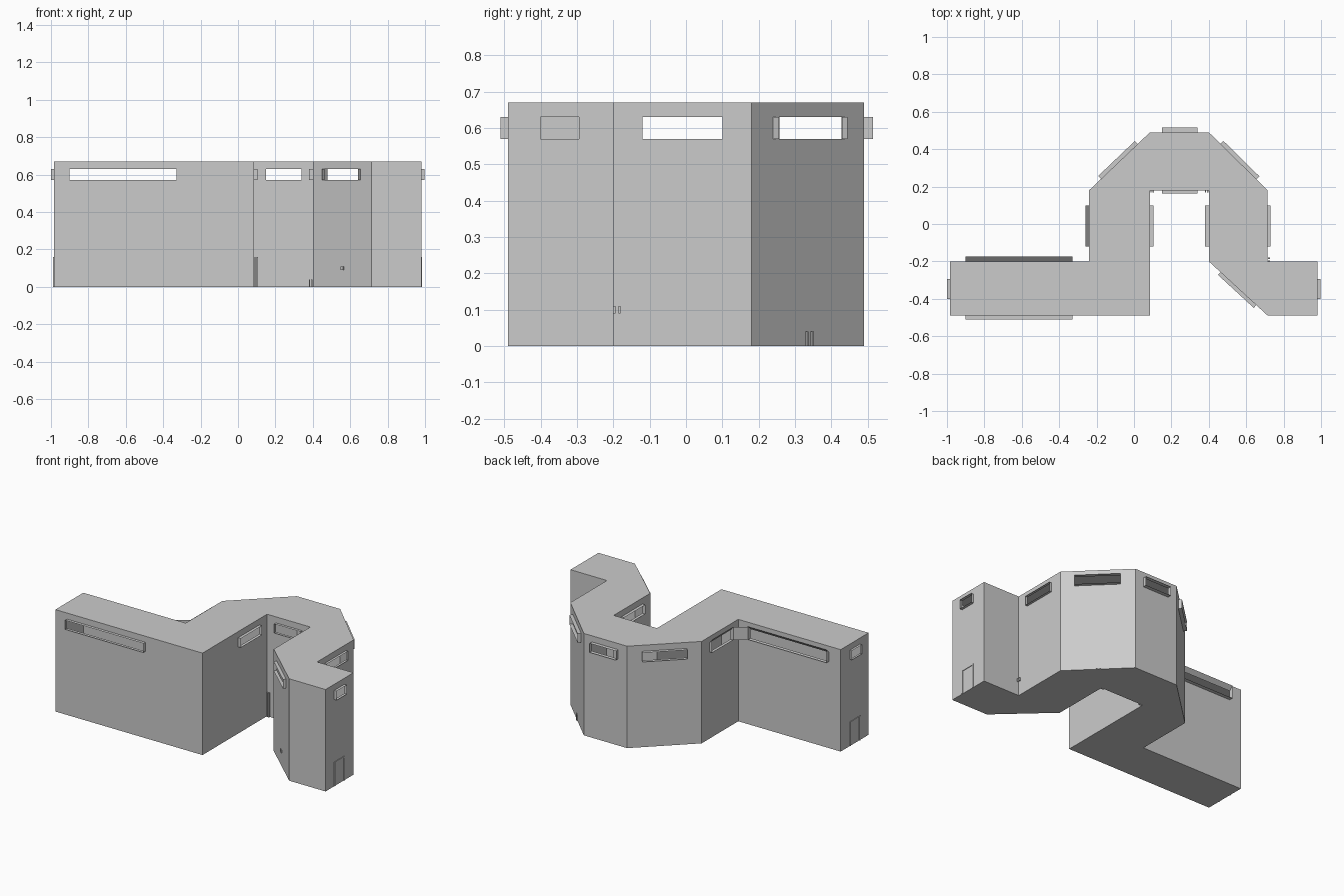
import bpy, bmesh
from math import atan2
from mathutils import Vector, Matrix

if "Cube" in bpy.data.objects:
    bpy.data.objects.remove(bpy.data.objects["Cube"])

H, Z0, Z1 = 0.67, 0.57, 0.63

# footprint corner, then the window span on the wall that follows (distance along wall) and frame depth
walls = [
    ((-0.985, -0.49), 0.085, 0.655, 0.02),
    ((0.085, -0.49), 0.37, 0.59, 0.02),
    ((0.085, 0.18), 0.065, 0.255, 0.018),
    ((0.40, 0.18), 0.08, 0.30, 0.02),
    ((0.40, -0.20), 0.085, 0.345, 0.02),
    ((0.715, -0.49), None, None, 0),
    ((0.98, -0.49), 0.09, 0.195, 0.018),
    ((0.98, -0.20), None, None, 0),
    ((0.715, -0.20), 0.08, 0.30, 0.016),
    ((0.715, 0.18), 0.085, 0.355, 0.022),
    ((0.40, 0.49), 0.06, 0.25, 0.025),
    ((0.085, 0.49), 0.09, 0.36, 0.022),
    ((-0.24, 0.18), 0.08, 0.30, 0.02),
    ((-0.24, -0.20), 0.09, 0.66, 0.025),
    ((-0.985, -0.20), 0.095, 0.20, 0.015),
]
RAISED = (12, 13)   # frames beside the rear inner corner flare upward


def make(name, bm):
    bmesh.ops.remove_doubles(bm, verts=bm.verts, dist=1e-5)
    me = bpy.data.meshes.new(name)
    bm.to_mesh(me)
    bm.free()
    ob = bpy.data.objects.new(name, me)
    bpy.context.collection.objects.link(ob)
    return ob


def face(bm, pts):
    bm.faces.new([bm.verts.new(p) for p in pts])


def box(name, at, size, angle=0.0):
    bm = bmesh.new()
    m = Matrix.Translation(at) @ Matrix.Rotation(angle, 4, 'Z') @ Matrix.Diagonal((*size, 1))
    bmesh.ops.create_cube(bm, size=1, matrix=m)
    return make(name, bm)


def wall_frame(i):
    a = Vector((*walls[i][0], 0))
    b = Vector((*walls[(i + 1) % len(walls)][0], 0))
    d = (b - a).normalized()
    return a, d, Vector((d.y, -d.x, 0)), (b - a).length


# thin outer walls with window openings, and open window surrounds
shell, frames = bmesh.new(), bmesh.new()
for i, (_, s, e, depth) in enumerate(walls):
    a, d, n, length = wall_frame(i)
    P = lambda t, z, o=0.0: a + d * t + n * o + Vector((0, 0, z))
    ts = [0, length] if s is None else [0, s, e, length]
    zs = [0, Z0, Z1, H]
    for j in range(len(ts) - 1):
        for k in range(3):
            if s is not None and j == 1 and k == 1:
                continue
            t0, t1, z0, z1 = ts[j], ts[j + 1], zs[k], zs[k + 1]
            face(shell, [P(t0, z0), P(t1, z0), P(t1, z1), P(t0, z1)])
    if s is not None:
        top = 0.655 if i in RAISED else Z1
        inner = [P(s, Z0), P(s, Z1), P(e, Z1), P(e, Z0)]
        outer = [P(s, Z0, depth), P(s, top, depth), P(e, top, depth), P(e, Z0, depth)]
        for k in range(4):
            m = (k + 1) % 4
            face(frames, [inner[k], inner[m], outer[m], outer[k]])
make("outer_walls", shell)

# corner link between the two rear frames
face(frames, [(-0.26, -0.12, Z0), (-0.33, -0.175, Z0), (-0.33, -0.175, 0.655), (-0.26, -0.12, 0.655)])
make("window_frames", frames)

# roof and floor
bm = bmesh.new()
face(bm, [(*w[0], H) for w in walls])
face(bm, [(*w[0], 0) for w in reversed(walls)])
make("roof_and_floor", bm)

# door surrounds on both end walls
for side, x in (("right", 0.98), ("left", -0.985)):
    for tag, y in (("a", -0.396), ("b", -0.299)):
        box(f"{side}_door_jamb_{tag}", (x, y, 0.08), (0.008, 0.008, 0.16))
    box(f"{side}_door_head", (x, -0.3475, 0.156), (0.008, 0.105, 0.008))

# posts in the courtyard corners
for k in range(2):
    box("tall_corner_post", (0.091 + 0.012 * k, 0.174, 0.08), (0.006, 0.01, 0.16))
    box("short_corner_post", (0.382 + 0.012 * k, 0.174, 0.02), (0.006, 0.01, 0.04))
    box("outer_corner_bracket", (0.722, -0.197 + 0.014 * k, 0.10), (0.012, 0.006, 0.02))

# small fittings on the slanted walls
for name, i, t, z, size in (
    ("front_slant_fitting", 4, 0.215, 0.10, (0.02, 0.008, 0.018)),
    ("rear_slant_post_a", 9, 0.215, 0.02, (0.007, 0.008, 0.04)),
    ("rear_slant_post_b", 9, 0.235, 0.02, (0.007, 0.008, 0.04)),
):
    a, d, n, _ = wall_frame(i)
    box(name, a + d * t + n * 0.002 + Vector((0, 0, z)), size, atan2(d.y, d.x))
